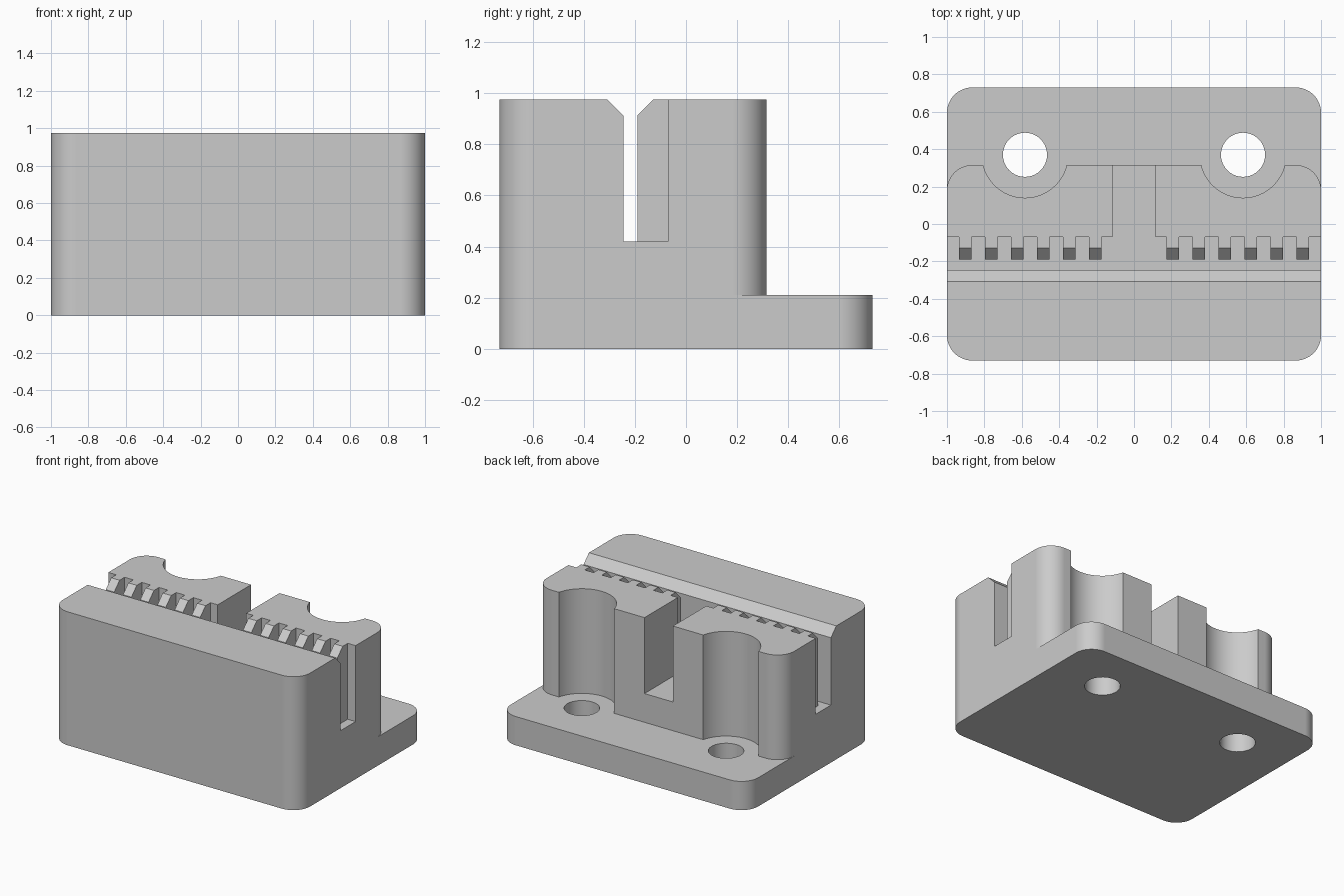
import bpy, bmesh
from math import sin, cos, pi, asin
from mathutils import Vector

cube = bpy.data.objects.get("Cube")
if cube:
    bpy.data.objects.remove(cube, do_unlink=True)

TOP, STEP, FLOOR, ABOVE = 0.975, 0.21, 0.42, 1.1
HALF_Y, BACK, CORNER = 0.73, 0.315, 0.135
HOLE_X, HOLE_Y, HOLE_R, RELIEF_R = 0.583, 0.37, 0.118, 0.23

grey = bpy.data.materials.new("plain grey")
grey.use_nodes = True
grey.diffuse_color = (0.6, 0.6, 0.6, 1)
grey.node_tree.nodes["Principled BSDF"].inputs["Base Color"].default_value = (0.6, 0.6, 0.6, 1)


def arc(cx, cy, r, a0, a1, n):
    steps = [a0 + (a1 - a0) * i / n for i in range(n + 1)]
    return [(cx + r * cos(a), cy + r * sin(a)) for a in steps]


def mirrored(points):
    """Continue an outline with its mirror image across x = 0."""
    return points + [(-x, y) for x, y in reversed(points)]


def prism(name, outline, low, high, along_x=False):
    """Extrude an outline in xy along z, or an outline in yz along x."""
    bm = bmesh.new()
    place = (lambda a, b: (low, a, b)) if along_x else (lambda a, b: (a, b, low))
    face = bm.faces.new([bm.verts.new(place(a, b)) for a, b in outline])
    shift = Vector((high - low, 0, 0)) if along_x else Vector((0, 0, high - low))
    new = bmesh.ops.extrude_face_region(bm, geom=[face])["geom"]
    bmesh.ops.translate(bm, vec=shift, verts=[v for v in new if isinstance(v, bmesh.types.BMVert)])
    bmesh.ops.recalc_face_normals(bm, faces=bm.faces)
    mesh = bpy.data.meshes.new(name)
    bm.to_mesh(mesh)
    bm.free()
    mesh.materials.append(grey)
    obj = bpy.data.objects.new(name, mesh)
    bpy.context.collection.objects.link(obj)
    return obj


# Solid block with rounded upright corners
cx, cy = 1 - CORNER, HALF_Y - CORNER
block = prism("clamp_block", mirrored(
    arc(cx, -cy, CORNER, -pi / 2, 0, 12) + arc(cx, cy, CORNER, 0, pi / 2, 12)), 0, TOP)

# Back step: leaves the mounting flange, with round reliefs for the screw heads
dip = asin((BACK - HOLE_Y) / RELIEF_R)
back_edge = [(1.1, BACK - CORNER)]
back_edge += arc(cx, BACK - CORNER, CORNER, 0, pi / 2, 12)
back_edge += arc(HOLE_X, HOLE_Y, RELIEF_R, dip, -pi - dip, 32)
step_cut = prism("step_cutter", mirrored([(1.1, 0.9)] + back_edge), STEP, ABOVE)

# Belt slot with square teeth, joined to the central channel
SLOT_FRONT, TIP, ROOT = -0.245, -0.19, -0.07
comb = [(1.1, SLOT_FRONT), (1.1, ROOT)]
for i in reversed(range(6)):
    x0 = 0.173 + 0.139 * i
    x1 = x0 + 0.068
    comb += [(x1, ROOT), (x1, TIP), (x0, TIP), (x0, ROOT)]
comb += [(0.115, ROOT), (0.115, 0.5)]
slot_cut = prism("slot_cutter", mirrored(comb), FLOOR, ABOVE)

# Chamfered mouth of the slot
mid = (SLOT_FRONT + TIP) / 2
mouth_cut = prism("mouth_cutter", [(mid, TOP - 0.09), (mid + 0.115, TOP + 0.025),
                                   (mid - 0.115, TOP + 0.025)], -1.2, 1.2, along_x=True)

# Screw holes
cutters = [step_cut, slot_cut, mouth_cut]
for side, s in (("right", -1), ("left", 1)):
    ring = arc(s * HOLE_X, HOLE_Y, HOLE_R, 0, 2 * pi, 40)[:-1]
    cutters.append(prism("hole_cutter_" + side, ring, -0.1, 0.5))

# Apply the cuts
bpy.ops.object.select_all(action="DESELECT")
block.select_set(True)
bpy.context.view_layer.objects.active = block
for cutter in cutters:
    cutter.hide_render = True
    mod = block.modifiers.new(cutter.name, "BOOLEAN")
    mod.operation, mod.solver, mod.object = "DIFFERENCE", "EXACT", cutter
    bpy.ops.object.modifier_apply(modifier=mod.name)
    bpy.data.objects.remove(cutter, do_unlink=True)

# Smooth rounded walls, crisp edges
bpy.ops.object.shade_smooth_by_angle(angle=pi / 6)
weighted = block.modifiers.new("weighted_normals", "WEIGHTED_NORMAL")
weighted.keep_sharp = True
